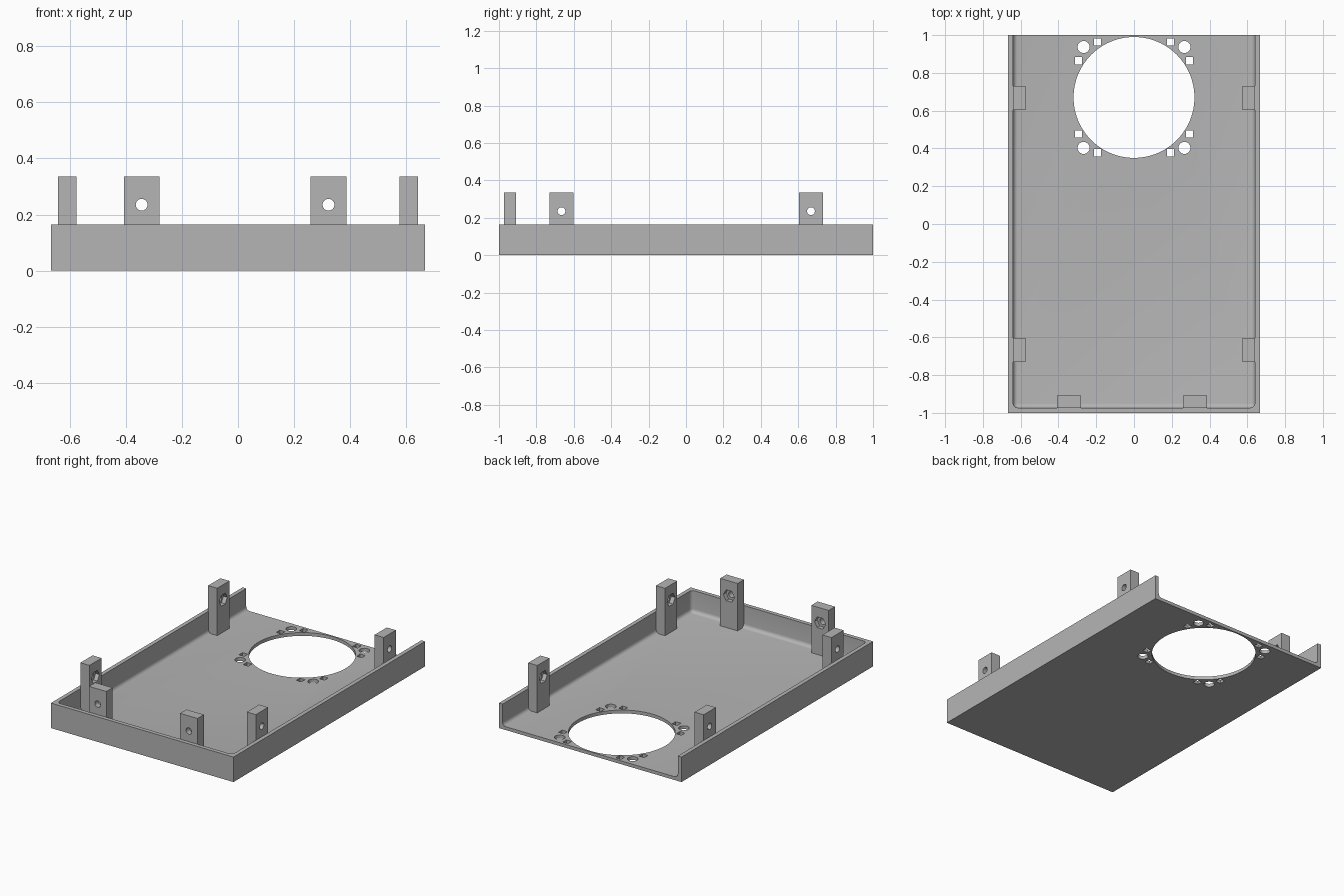
import bpy, bmesh, math
from mathutils import Matrix, Vector

cube = bpy.data.objects.get("Cube")
if cube:
    bpy.data.objects.remove(cube, do_unlink=True)

# One grey plastic
GREY = (0.46, 0.46, 0.46, 1)
mat = bpy.data.materials.new("grey plastic")
mat.use_nodes = True
mat.diffuse_color = GREY
bsdf = next(n for n in mat.node_tree.nodes if n.type == 'BSDF_PRINCIPLED')
bsdf.inputs["Base Color"].default_value = GREY

# Overall sizes
HX, HY, RIM, WALL, FLOOR = 0.667, 1.0, 0.165, 0.027, 0.022
POST_TOP, HOLE_Z = 0.335, 0.235


def add_box(bm, lo, hi):
    lo, hi = Vector(lo), Vector(hi)
    size = hi - lo
    m = Matrix.Translation((lo + hi) / 2) @ Matrix.Diagonal((*size, 1))
    return bmesh.ops.create_cube(bm, size=1, matrix=m)["verts"]


def add_cylinder(bm, centre, r, depth, sides, rot=None):
    m = Matrix.Translation(centre) @ (rot or Matrix.Identity(4))
    bmesh.ops.create_cone(bm, cap_ends=True, segments=sides, radius1=r,
                          radius2=r, depth=depth, matrix=m)


def make_object(name, bm):
    me = bpy.data.meshes.new(name)
    bm.to_mesh(me)
    bm.free()
    me.materials.append(mat)
    ob = bpy.data.objects.new(name, me)
    bpy.context.collection.objects.link(ob)
    return ob


def cut(ob, bm):
    """Subtract the cutter mesh from the object and discard the cutter."""
    cutter = make_object("cutter", bm)
    cutter.hide_render = True
    mod = ob.modifiers.new("cut", 'BOOLEAN')
    mod.operation = 'DIFFERENCE'
    mod.solver = 'EXACT'
    mod.object = cutter
    bpy.context.view_layer.objects.active = ob
    bpy.ops.object.modifier_apply(modifier=mod.name)
    bpy.data.objects.remove(cutter, do_unlink=True)


def smooth(ob):
    bpy.ops.object.select_all(action='DESELECT')
    ob.select_set(True)
    bpy.context.view_layer.objects.active = ob
    bpy.ops.object.shade_smooth_by_angle(angle=math.radians(30))


# Tray block
bm = bmesh.new()
add_box(bm, (-HX, -HY, 0), (HX, HY, RIM))
tray = make_object("tray", bm)

# Hollow with filleted inner edges, open at the back
bm = bmesh.new()
add_box(bm, (-HX + WALL, -HY + WALL, FLOOR), (HX - WALL, HY + 0.2, 0.4))
round_edges = []
for e in bm.edges:
    mid = (e.verts[0].co + e.verts[1].co) / 2
    upright = abs(e.verts[0].co.z - e.verts[1].co.z) > 0.1
    if (upright and mid.y < 0) or (mid.z < 0.1 and mid.y < HY):
        round_edges.append(e)
bmesh.ops.bevel(bm, geom=round_edges, offset=0.024, segments=5,
                profile=0.5, affect='EDGES')
cut(tray, bm)

# Large round opening with screw holes and square slots around it
CY = 0.67
bm = bmesh.new()
add_cylinder(bm, (0, CY, 0), 0.32, 0.3, 96)
for sx in (-1, 1):
    for sy in (-1, 1):
        add_cylinder(bm, (sx * 0.267, CY + sy * 0.267, 0), 0.032, 0.3, 32)
        for dx, dy in ((0.194, 0.293), (0.294, 0.194)):
            x, y = sx * dx, CY + sy * dy
            add_box(bm, (x - 0.019, y - 0.019, -0.1), (x + 0.019, y + 0.019, 0.1))
cut(tray, bm)
smooth(tray)


def make_post(name, x, y, angle):
    """Upright tab: outer face on local +x, nut pocket on the inner -x face."""
    bm = bmesh.new()
    add_box(bm, (-0.033, -0.0635, FLOOR - 0.004), (0.033, 0.0635, POST_TOP))
    post = make_object(name, bm)
    turn = Matrix.Rotation(math.pi / 2, 4, 'Y')
    bm = bmesh.new()
    add_cylinder(bm, (0, 0, HOLE_Z), 0.021, 0.2, 32, turn)
    cut(post, bm)
    bm = bmesh.new()
    add_cylinder(bm, (-0.05, 0, HOLE_Z), 0.041, 0.09, 6, turn)
    cut(post, bm)
    post.data.transform(Matrix.Translation((x, y, 0)) @ Matrix.Rotation(angle, 4, 'Z'))
    smooth(post)


# Side posts, mirrored left and right
for side, sx, ang in (("left", 1, 0), ("right", -1, math.pi)):
    for place, y in (("back", 0.668), ("front", -0.666)):
        make_post(f"{side}_{place}_post", sx * 0.608, y, ang)

# Posts along the front wall
make_post("front_left_post", 0.3225, -0.941, -math.pi / 2)
make_post("front_right_post", -0.3435, -0.941, -math.pi / 2)
